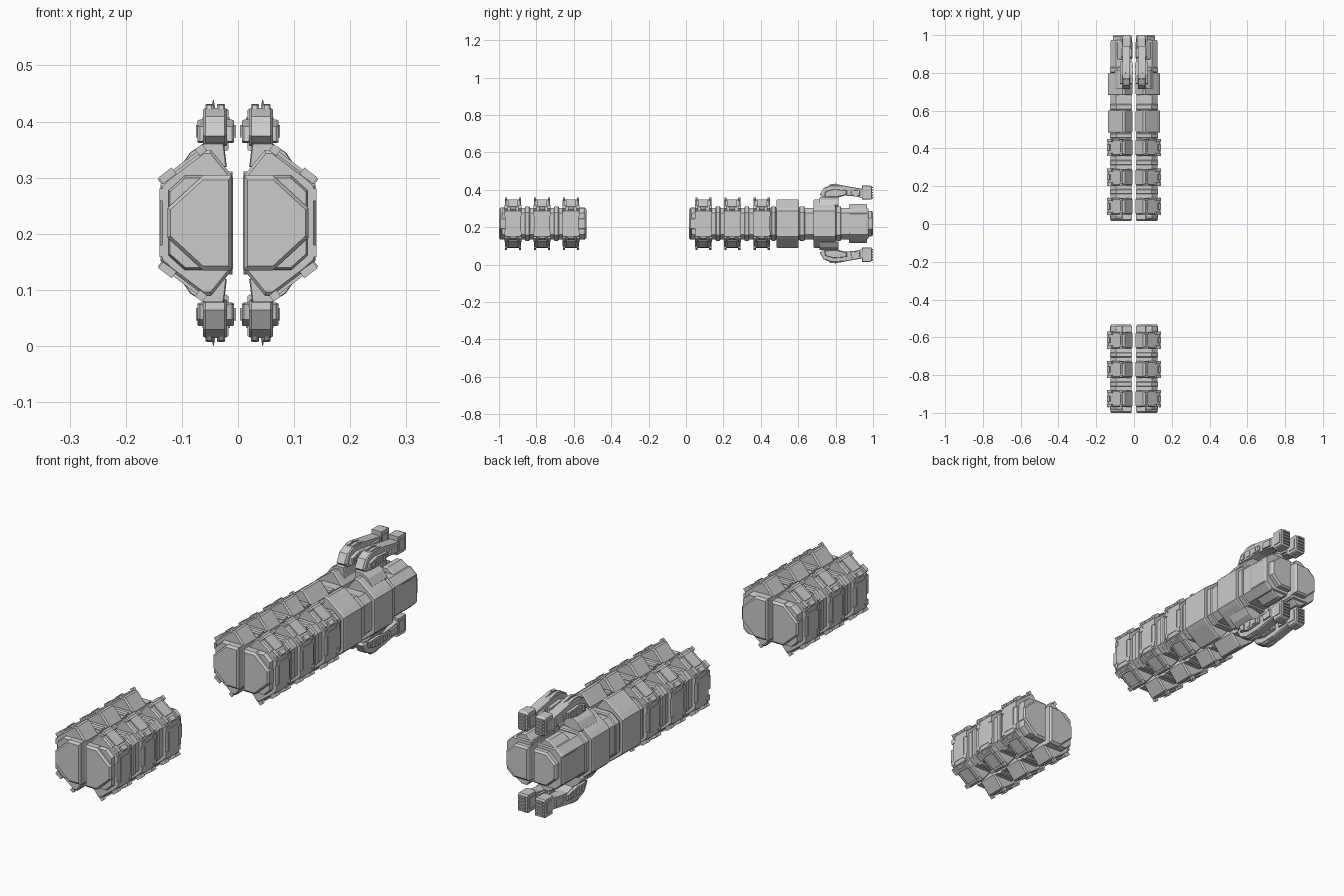
import bpy, bmesh, math
from mathutils import Matrix, Vector

if "Cube" in bpy.data.objects:
    bpy.data.objects.remove(bpy.data.objects["Cube"])

C = 0.2195  # mid height; all parts are modelled relative to it and mirrored


def finish(name, bm, flip_z=False):
    bmesh.ops.recalc_face_normals(bm, faces=bm.faces)
    me = bpy.data.meshes.new(name)
    bm.to_mesh(me)
    bm.free()
    ob = bpy.data.objects.new(name, me)
    ob.location.z = C
    bpy.context.collection.objects.link(ob)
    m = ob.modifiers.new("mirror", 'MIRROR')
    m.use_axis = (True, False, flip_z)
    m.use_clip = m.use_mirror_merge = False
    return ob


def loft(bm, rings):
    vs = [[bm.verts.new(p) for p in r] for r in rings]
    n = len(vs[0])
    for a, b in zip(vs, vs[1:]):
        for i in range(n):
            bm.faces.new((a[i], a[(i + 1) % n], b[(i + 1) % n], b[i]))
    bm.faces.new(vs[0])
    bm.faces.new(vs[-1][::-1])


def prism(bm, pts, y0, y1, ch=0.006, k=0.95):
    """x-z section extruded along y with chamfered ends"""
    cx = (min(p[0] for p in pts) + max(p[0] for p in pts)) / 2
    cz = (min(p[1] for p in pts) + max(p[1] for p in pts)) / 2
    loft(bm, [[(cx + (x - cx) * s, y, cz + (z - cz) * s) for x, z in pts]
              for y, s in ((y0, k), (y0 + ch, 1), (y1 - ch, 1), (y1, k))])


def side(bm, pts, x0, x1, ch=0.004):
    """y-z profile extruded along x with chamfered sides"""
    cy = sum(p[0] for p in pts) / len(pts)
    cz = sum(p[1] for p in pts) / len(pts)
    loft(bm, [[(x, cy + (y - cy) * s, cz + (z - cz) * s) for y, z in pts]
              for x, s in ((x0, .93), (x0 + ch, 1), (x1 - ch, 1), (x1, .93))])


def box(bm, c, s, rot=0):
    m = Matrix.Translation(Vector(c)) @ Matrix.Rotation(rot, 4, 'Y') @ Matrix.Diagonal((*s, 1))
    bmesh.ops.create_cube(bm, size=1, matrix=m)


def sym(half):
    return half + [(x, -z) for x, z in reversed(half)]


# cross-sections of one hull half
SEG = sym([(.009, .082), (.048, .13), (.06, .13), (.122, .083), (.138, .068)])
PANEL = sym([(.011, .085), (.062, .085), (.126, .026)])
CORE = sym([(.012, .084), (.095, .084), (.124, .058)])
NECK = sym([(.01, .092), (.092, .092), (.128, .06)])
TAIL = sym([(.009, .075), (.04, .104), (.06, .104), (.108, .07), (.125, .052)])
TIP = sym([(.011, .068), (.07, .068), (.112, .03)])

# hull cores running through the segments
for name, y0, y1 in (("front_core", -.985, -.54), ("rear_core", .03, .975)):
    bm = bmesh.new()
    prism(bm, CORE, y0, y1, .012)
    finish(name, bm)

# end panels
for name, sec, y0, y1 in (("nose_panel", PANEL, -1, -.95), ("front_tail_panel", PANEL, -.58, -.533),
                          ("rear_nose_panel", PANEL, .015, .06), ("stern_panel", TIP, .95, 1)):
    bm = bmesh.new()
    prism(bm, sec, y0, y1, .008, .9)
    finish(name, bm)

# neck collars in the gaps between segments
bm = bmesh.new()
for y in (-.848, -.693, .171, .325):
    prism(bm, NECK, y - .013, y + .013, .004)
for y0, y1 in ((.455, .48), (.605, .635), (.80, .83)):
    prism(bm, NECK, y0, y1, .004)
finish("neck_collars", bm)

# armoured segments with plates, bolts and clamps
SLOPE = math.atan2(.047, .062)
for i, y in enumerate((-.925, -.77, -.615, .093, .248, .405)):
    bm = bmesh.new()
    prism(bm, SEG, y - .044, y + .044)
    box(bm, (.137, y, 0), (.006, .055, .10))
    finish(f"armour_segment_{i + 1}", bm)
    bm = bmesh.new()
    box(bm, (.093, y, .107), (.06, .05, .008), SLOPE)
    for dy in (-.037, .037):
        box(bm, (.126, y + dy, .084), (.03, .016, .014), SLOPE)
        box(bm, (.066, y + dy, .13), (.016, .012, .014), SLOPE)
        box(bm, (.136, y + dy, .05), (.008, .018, .022))
    box(bm, (.132, y, .078), (.018, .03, .012), SLOPE)
    finish(f"segment_clamps_{i + 1}", bm, True)
    bm = bmesh.new()
    for r, d in ((.0115, .012), (.008, .018)):
        m = Matrix.Translation((.092, y - .044, .072)) @ Matrix.Rotation(math.pi / 2, 4, 'X')
        bmesh.ops.create_cone(bm, cap_ends=True, segments=12, radius1=r, radius2=r * .85, depth=d, matrix=m)
    finish(f"segment_bolts_{i + 1}", bm, True)

# plain large rear segments and the smaller tail segment
for name, sec, y0, y1 in (("large_segment_1", SEG, .484, .602), ("large_segment_2", SEG, .682, .80),
                          ("tail_segment", TAIL, .872, .968)):
    bm = bmesh.new()
    prism(bm, sec, y0, y1, .006, .97)
    finish(name, bm)

# pylons carrying the engine pods
bm = bmesh.new()
prism(bm, [(.02, .10), (.025, .142), (.06, .142), (.085, .126), (.103, .100), (.09, .085)], .715, .815)
finish("pod_pylons", bm, True)

# engine pod bodies
bm = bmesh.new()
side(bm, [(.715, .155), (.735, .138), (.80, .136), (.85, .150), (.90, .146), (.95, .136),
          (.95, .185), (.89, .195), (.845, .203), (.77, .205), (.735, .190)], .02, .062)
finish("pod_body", bm, True)

# pod cowling plates and side pods
bm = bmesh.new()
side(bm, [(.74, .145), (.80, .142), (.86, .155), (.86, .178), (.79, .184), (.745, .172)], .007, .072)
side(bm, [(.88, .152), (.93, .148), (.93, .178), (.885, .180)], .012, .068)
for x in (.03, .051):
    side(bm, [(.755, .19), (.85, .19), (.845, .203), (.80, .212), (.77, .210)], x - .007, x + .007, .003)
for y in (.765, .80, .835):
    for x in (.007, .072):
        box(bm, (x, y, .163), (.006, .018, .022))
finish("pod_cowling", bm, True)

# pod nozzle blocks with louvres and a fin spike
bm = bmesh.new()
side(bm, [(.94, .128), (.99, .128), (.994, .135), (.994, .198), (.985, .204), (.94, .204)], .017, .06)
for k in range(5):
    box(bm, (.0385, .993, .139 + k * .0135), (.032, .014, .007))
for x in (.018, .059):
    box(bm, (x, .965, .165), (.008, .035, .045))
finish("pod_nozzle", bm, True)
bm = bmesh.new()
bmesh.ops.create_cone(bm, cap_ends=True, segments=4, radius1=.005, radius2=.0005, depth=.022,
                      matrix=Matrix.Translation((.044, .80, .2085)))
finish("pod_spike", bm, True)
